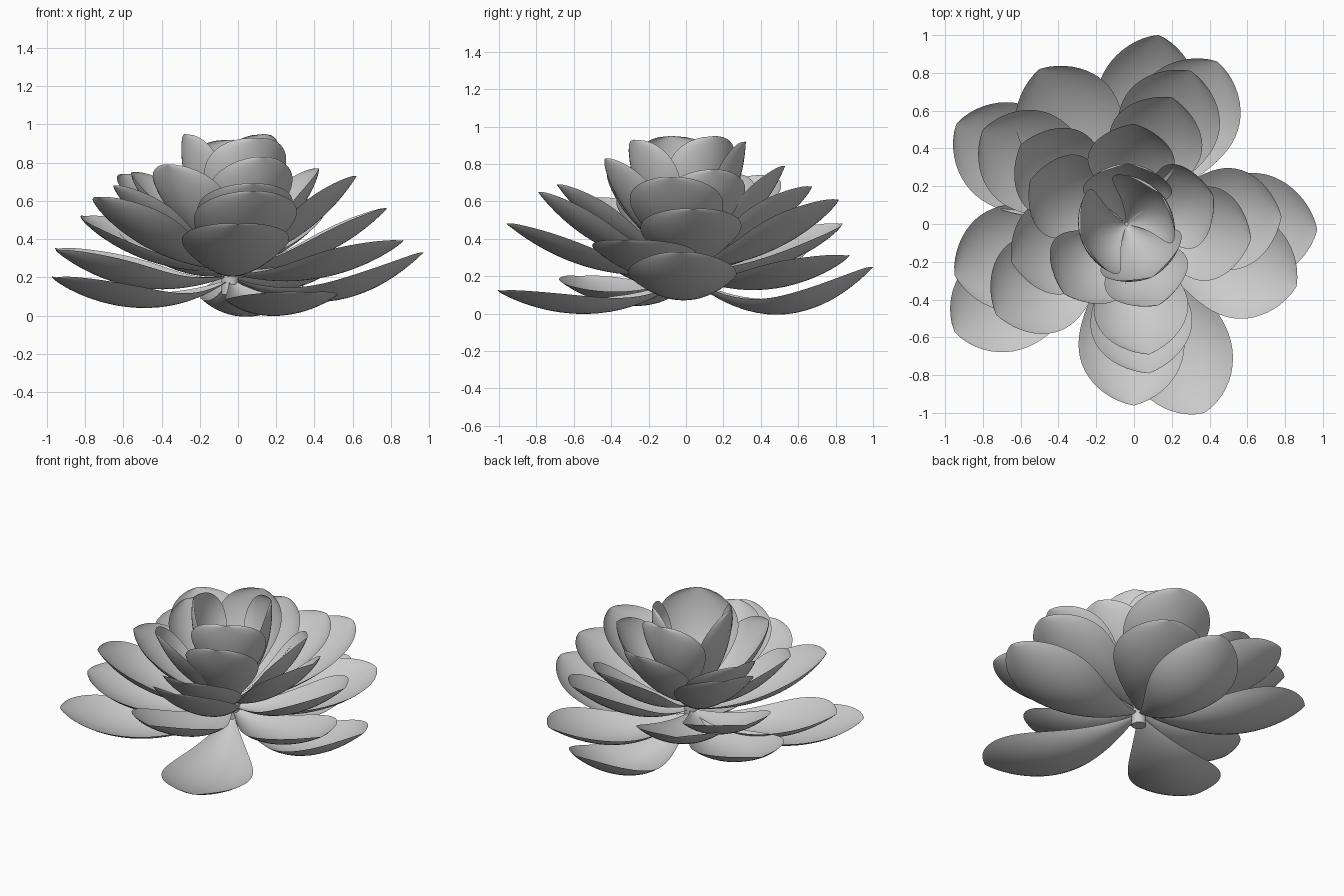
import bpy
import math
from mathutils import Vector

cube = bpy.data.objects.get("Cube")
if cube:
    bpy.data.objects.remove(cube, do_unlink=True)

# Single flat colour
grey = bpy.data.materials.new("petal_grey")
grey.use_nodes = True
colour = (0.6, 0.6, 0.6, 1)
grey.diffuse_color = colour
grey.node_tree.nodes["Principled BSDF"].inputs["Base Color"].default_value = colour

CENTRE_X = -0.04
UP = Vector((0, 0, 1))
ROWS, COLUMNS = 24, 16


def outline(t, blunt):
    """Relative petal width from the narrow root to the rounded tip."""
    return t ** 0.95 * (1 - t ** 2.5) ** blunt


def make_petal(name, root_z, tip, half_width, sag, cup, blunt):
    """Cupped spoon: arc sections on a sagging curve, flattening at the tip."""
    root = Vector((CENTRE_X, 0, root_z))
    tip = Vector(tip)
    chord = tip - root
    side = chord.cross(UP).normalized()
    middle = (root + tip) / 2 - side.cross(chord).normalized() * sag * 2
    verts, faces = [], []
    for i in range(ROWS + 1):
        t = 1 - (1 - i / ROWS) ** 1.6
        spine = root * (1 - t) ** 2 + middle * 2 * t * (1 - t) + tip * t * t
        along = (middle - root) * (1 - t) + (tip - middle) * t
        inward = side.cross(along).normalized()
        width = half_width * max(0.02, outline(t, blunt) / outline(0.67, blunt))
        bend = cup * (1 - 0.45 * t ** 4)
        radius = width / math.sin(bend)
        for j in range(COLUMNS + 1):
            angle = bend * (2 * j / COLUMNS - 1)
            verts.append(spine + side * radius * math.sin(angle)
                         + inward * radius * (1 - math.cos(angle)))
    row = COLUMNS + 1
    for i in range(ROWS):
        for j in range(COLUMNS):
            a = i * row + j
            faces.append((a, a + 1, a + row + 1, a + row))
    mesh = bpy.data.meshes.new(name)
    mesh.from_pydata(verts, [], faces)
    mesh.materials.append(grey)
    mesh.shade_smooth()
    bpy.context.collection.objects.link(bpy.data.objects.new(name, mesh))


def make_ring(name, root_z, half_width, sag, cup, blunt, tips):
    for number, tip in enumerate(tips, 1):
        make_petal(f"{name}_{number}", root_z, tip, half_width, sag, cup, blunt)


# Lowest petals, drooping before they lift at the tip
make_petal("back_drooping_petal", 0.2, (0.13, 1, 0.25), 0.27, 0.23, 0.75, 0.62)
make_petal("left_drooping_petal", 0.2, (0.97, -0.03, 0.33), 0.29, 0.19, 0.75, 0.62)
make_ring("low_petal", 0.19, 0.28, 0.155, 0.68, 0.58, [
    (0.37, -1, 0.12), (-0.95, -0.57, 0.2)])

# Wide spreading petals
make_ring("sagging_petal", 0.21, 0.28, 0.13, 0.78, 0.6, [
    (0.44, 0.86, 0.31), (-0.94, 0.53, 0.35), (-0.95, -0.27, 0.34)])
make_ring("spreading_petal", 0.22, 0.28, 0.11, 0.78, 0.6, [
    (0.86, -0.33, 0.39), (0, -0.96, 0.48), (-0.5, 0.82, 0.48)])

# Middle petals
make_ring("middle_petal", 0.24, 0.27, 0.1, 0.8, 0.6, [
    (0.3, 0.81, 0.61), (-0.8, 0.5, 0.52), (-0.73, -0.48, 0.62),
    (0.08, -0.79, 0.65), (0.78, 0.04, 0.56)])

# Raised petals
make_ring("raised_petal", 0.26, 0.25, 0.08, 0.85, 0.6, [
    (0.2, 0.67, 0.68), (-0.6, 0.42, 0.74), (-0.65, -0.2, 0.68),
    (0.08, -0.69, 0.69), (0.62, -0.08, 0.73)])

# Inner petals wrapping the bud
make_ring("inner_petal", 0.28, 0.23, 0.08, 0.95, 0.55, [
    (0, 0.53, 0.79), (-0.55, 0.23, 0.75), (-0.37, -0.37, 0.79),
    (0.13, -0.43, 0.83), (0.42, 0.15, 0.77)])

# Upright bud petals, open in the middle
make_ring("bud_petal", 0.3, 0.23, 0.08, 1.1, 0.4, [
    (-0.03, 0.32, 0.92), (-0.28, -0.08, 0.95),
    (0.1, -0.28, 0.93), (0.14, 0.16, 0.95)])

# Short stem under the petals
bpy.ops.mesh.primitive_cylinder_add(vertices=24, radius=0.045, depth=0.2,
                                    location=(CENTRE_X, 0, 0.21))
stem = bpy.context.object
stem.name = "stem"
stem.data.materials.append(grey)
bpy.ops.object.shade_smooth_by_angle()
